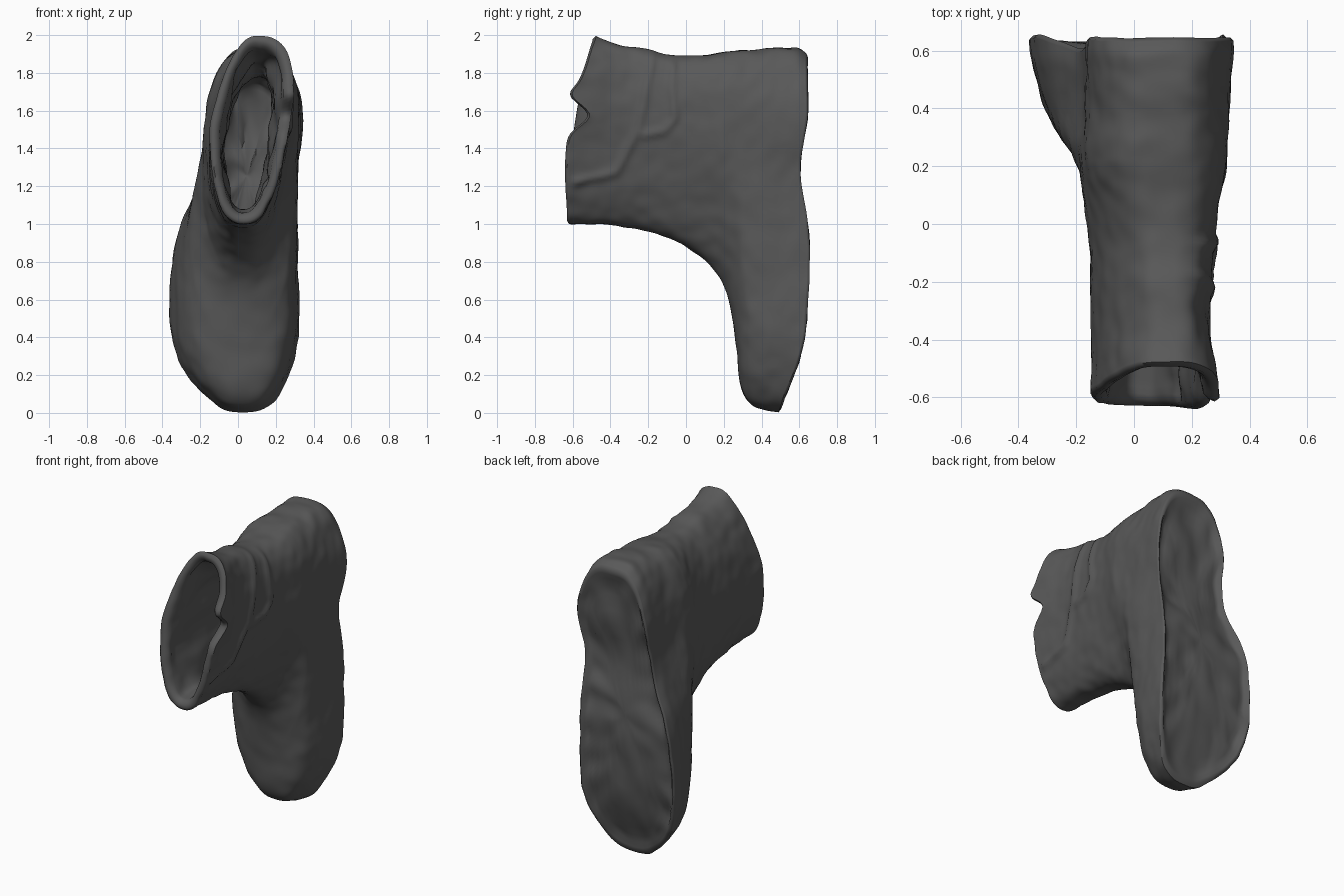
import bpy, math
from mathutils import Vector, noise

if "Cube" in bpy.data.objects:
    bpy.data.objects.remove(bpy.data.objects["Cube"])

# Cross-section tables at even steps front -> back: (centre x, half width, sole curve)
SOLE = [(.03, .38, 0), (-.01, .40, .09), (-.02, .355, .10), (0, .32, .08),
        (.065, .26, .01), (.09, .305, .025), (.09, .31, 0)]
MID = [(.01, .19, 0), (.02, .21, 0), (.035, .23, 0), (.055, .245, 0),
       (.07, .26, 0), (.085, .275, 0), (.09, .27, 0)]
SHAFT = [(.03, .18, 0), (.035, .185, 0), (.04, .19, 0), (.05, .195, 0),
         (.075, .195, 0), (.095, .19, 0), (.12, .18, 0)]
# Rings from opening to sole: front y, front z, back y, back z, section blend
RINGS = [(-.62, 1.0, -.475, 2.0, 2), (-.5, 1.0, -.36, 1.95, 2),
         (-.33, .985, -.22, 1.93, 1.95), (-.15, .945, -.08, 1.895, 1.8),
         (0, .88, .06, 1.895, 1.5), (.13, .78, .18, 1.91, 1.1),
         (.22, .62, .28, 1.92, .85), (.265, .36, .37, 1.92, .6),
         (.29, .15, .45, 1.93, .4), (.34, .05, .52, 1.93, .2),
         (.42, .015, .59, 1.93, .05), (.49, 0, .635, 1.9, 0)]
# Fold lines on the right side, as (y, z)
FOLDS = [[(-.17, 1.92), (-.2, 1.75), (-.25, 1.5), (-.37, 1.27), (-.58, 1.22)],
         [(-.07, 1.9), (-.07, 1.72), (-.06, 1.56), (-.12, 1.49), (-.22, 1.47)]]
N, STEP = 144, 9


def spline(rows, t):
    """Catmull-Rom through evenly spaced rows, t in 0..1"""
    u = min(max(t, 0), 1) * (len(rows) - 1)
    i = min(int(u), len(rows) - 2)
    f = u - i
    a, b, c, d = (rows[min(max(i + k, 0), len(rows) - 1)] for k in (-1, 0, 1, 2))
    return [.5 * (2 * q + (r - p) * f + (2 * p - 5 * q + 4 * r - s) * f * f
                  + (3 * q - p - 3 * r + s) * f ** 3) for p, q, r, s in zip(a, b, c, d)]


def section(s, k):
    lo, hi, f = (SOLE, MID, k) if k < 1 else (MID, SHAFT, k - 1)
    return [p + (q - p) * f for p, q in zip(spline(lo, s), spline(hi, s))]


def seg_dist(p, a, b):
    a, b = Vector(a), Vector(b)
    f = min(max((p - a).dot(b - a) / (b - a).length_squared, 0), 1)
    return (p - a - (b - a) * f).length


def ring(t, inset=0, scale=1, lift=0, rough=.005):
    ya, za, yb, zb, k = spline(RINGS, t)
    k = min(max(k, 0), 2)
    pts = []
    edge = max(0, 1 - t * 7)
    for j in range(N):
        th = 2 * math.pi * j / N
        sn, cs = math.sin(th), math.cos(th)
        s = .5 - .5 * cs * scale * (1 - 2 * inset)
        c, h, bulge = section(s, k)
        # rounder towards the toe, squarer towards the heel
        low = max(0, 1 - k)
        power = .72 + .10 * max(0, 1 - s * 3) * low - .12 * max(0, s * 3 - 2) * min(1, 2 - k)
        w = math.copysign(abs(sn) ** power, sn) * scale
        x = c + (h - inset) * w
        y = ya + (yb - ya) * s + bulge * max(0, 1 - 1.6 * k) + lift
        z = za + (zb - za) * s
        # uneven, torn edge of the opening, flared on the right
        y -= edge * (.065 if w > 0 else .035) * math.sin(math.pi * s) ** 1.2
        if w > 0:
            y += edge * w * (.09 * math.exp(-((z - 1.57) / .07) ** 2)
                             - .035 * math.exp(-((z - 1.69) / .05) ** 2))
            x += edge * w * .045 * s
            # raised folds
            p = Vector((y, z))
            for line in FOLDS:
                d = min(seg_dist(p, a, b) for a, b in zip(line, line[1:]))
                x += .016 * math.exp(-(d / .022) ** 2) * min(1, w * 1.5)
        # general wear
        p = Vector((x, y, z))
        n = noise.noise(p * 5) * .008 + noise.noise(p * 13) * .005
        if inset > .06:
            n += noise.noise(p * 6) * .03
        x += n * (1 if w > 0 else -1) * min(1, abs(w) * 2)
        z -= n * cs
        y += noise.noise(p * 9 + Vector((7, 3, 1))) * rough
        pts.append((x, y, max(z, 0)))
    return pts


M = (len(RINGS) - 1) * STEP
rows = []
# Rumpled inner lining, narrowing to a deep end
DEEP = int(M * .56)
for f in (.05, .2, .4, .6, .8, .93):
    rows.append(ring(DEEP / M, inset=.13, scale=f, lift=.06 * (1 - f * f), rough=.05))
for i in range(DEEP, 0, -2):
    f = i / DEEP
    rows.append(ring(i / M, inset=.05 + .08 * f ** .8, rough=.005 + .045 * f))
rows.append(ring(0, inset=.036, lift=-.006))
rows.append(ring(0, inset=.016, lift=-.012))
# Outer upper, rim to sole edge
rows += [ring(i / M) for i in range(M + 1)]
# Slightly recessed, worn sole
for scale, lift in ((.975, .010), (.95, .006), (.91, -.010), (.86, -.018), (.8, -.02),
                    (.7, -.02), (.6, -.02), (.5, -.02), (.4, -.02), (.3, -.02),
                    (.2, -.02), (.1, -.02), (.03, -.02)):
    rows.append(ring(1, scale=scale, lift=lift, rough=.005 if scale > .92 else .022))

verts = [p for r in rows for p in r]
faces = [(i * N + j, i * N + (j + 1) % N, (i + 1) * N + (j + 1) % N, (i + 1) * N + j)
         for i in range(len(rows) - 1) for j in range(N)]
faces += [tuple(range(N))[::-1], tuple(range((len(rows) - 1) * N, len(rows) * N))]
mesh = bpy.data.meshes.new("boot")
mesh.from_pydata(verts, [], faces)
boot = bpy.data.objects.new("boot", mesh)
bpy.context.collection.objects.link(boot)

# Consistent normals, smooth shading
bpy.context.view_layer.objects.active = boot
boot.select_set(True)
bpy.ops.object.mode_set(mode='EDIT')
bpy.ops.mesh.select_all(action='SELECT')
bpy.ops.mesh.normals_make_consistent(inside=False)
bpy.ops.object.mode_set(mode='OBJECT')
bpy.ops.object.shade_smooth_by_angle(angle=math.radians(60))

# Dark rubber
mat = bpy.data.materials.new("dark_rubber")
mat.diffuse_color = (.1, .1, .1, 1)
mat.use_nodes = True
mat.node_tree.nodes["Principled BSDF"].inputs["Base Color"].default_value = mat.diffuse_color
mesh.materials.append(mat)
